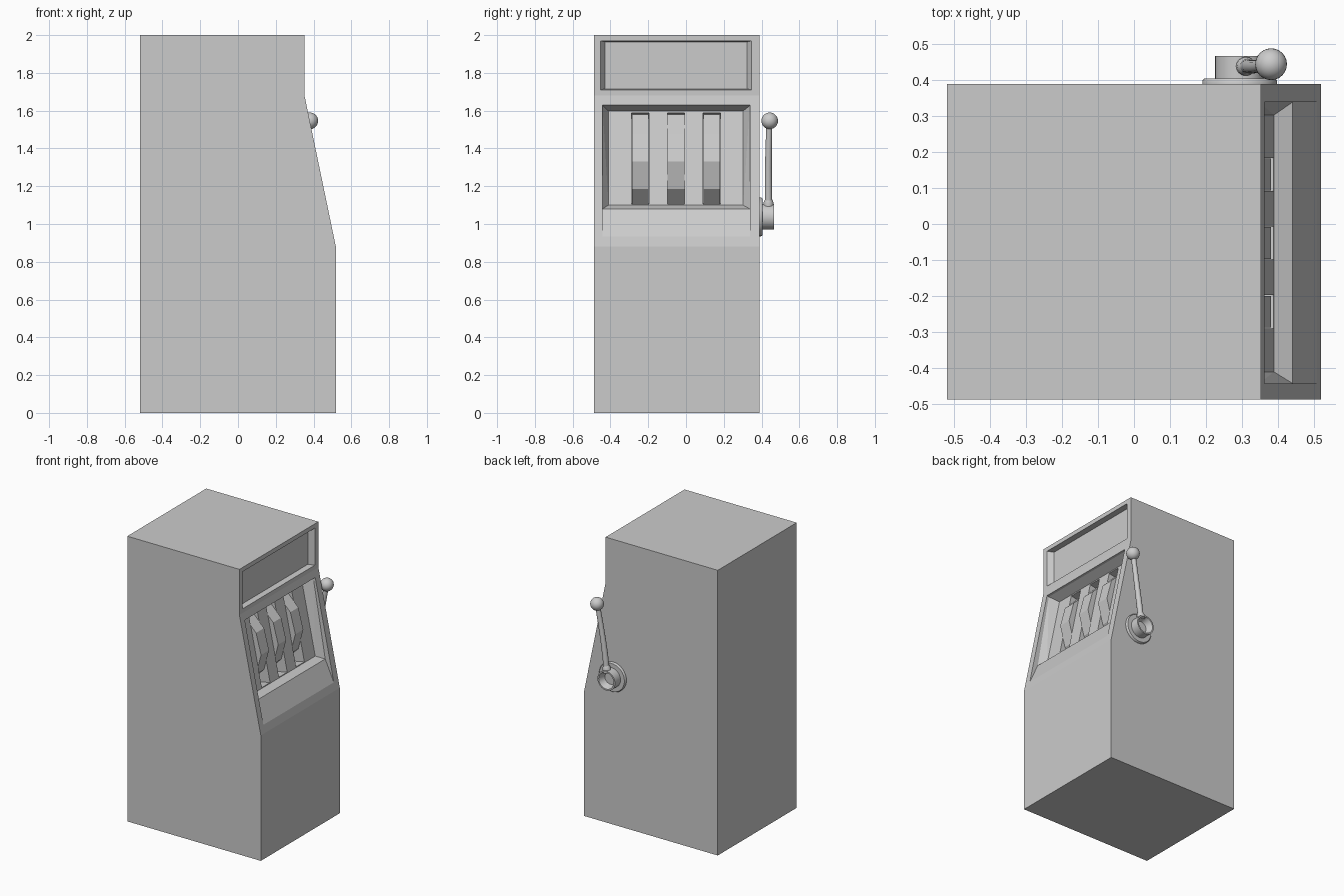
import bpy, bmesh, math
from mathutils import Vector

if "Cube" in bpy.data.objects:
    bpy.data.objects.remove(bpy.data.objects["Cube"])

grey = bpy.data.materials.new("plain_grey")
grey.diffuse_color = (0.6, 0.6, 0.6, 1)
grey.use_nodes = True
grey.node_tree.nodes["Principled BSDF"].inputs["Base Color"].default_value = grey.diffuse_color


def finish(name, bm, smooth=False):
    bmesh.ops.recalc_face_normals(bm, faces=bm.faces)
    me = bpy.data.meshes.new(name)
    bm.to_mesh(me)
    bm.free()
    me.materials.append(grey)
    ob = bpy.data.objects.new(name, me)
    bpy.context.collection.objects.link(ob)
    if smooth:
        bpy.ops.object.select_all(action='DESELECT')
        ob.select_set(True)
        bpy.context.view_layer.objects.active = ob
        bpy.ops.object.shade_smooth_by_angle(angle=math.radians(40))
    return ob


def loft(name, rings, smooth=False, caps=True):
    """Skin a series of matching closed rings."""
    bm = bmesh.new()
    vs = [[bm.verts.new(p) for p in r] for r in rings]
    n = len(vs[0])
    for a, b in zip(vs, vs[1:]):
        for i in range(n):
            j = (i + 1) % n
            bm.faces.new((a[i], a[j], b[j], b[i]))
    if caps:
        bm.faces.new(vs[0])
        bm.faces.new(vs[-1])
    return finish(name, bm, smooth)


def prism(name, profile, y0, y1):
    return loft(name, [[(x, y, z) for x, z in profile] for y in (y0, y1)])


def lathe_y(name, cx, cz, profile, n=32):
    """Turn (radius, y) points about an axis along y."""
    rings = [[(cx + r * math.cos(i * math.tau / n), y, cz + r * math.sin(i * math.tau / n))
              for i in range(n)] for r, y in profile]
    return loft(name, rings, True)


def cut(target, cutter):
    m = target.modifiers.new(cutter.name, 'BOOLEAN')
    m.operation = 'DIFFERENCE'
    m.solver = 'EXACT'
    m.object = cutter
    bpy.ops.object.select_all(action='DESELECT')
    bpy.context.view_layer.objects.active = target
    target.select_set(True)
    bpy.ops.object.modifier_apply(modifier=m.name)
    bpy.data.objects.remove(cutter)


# Cabinet body with sloping front
cabinet = prism("cabinet", [(-.518, 0), (.518, 0), (.518, .88), (.352, 1.68), (.352, 2), (-.518, 2)],
                -.487, .388)


# Sign recess in the upper front
def rect(x, y0, y1, z0, z1):
    return [(x, y0, z0), (x, y1, z0), (x, y1, z1), (x, y0, z1)]


cut(cabinet, loft("sign_cutter", [rect(.45, -.453, .348, 1.71, 1.97),
                                  rect(.352, -.453, .348, 1.71, 1.97),
                                  rect(.315, -.428, .324, 1.716, 1.964)]))

# Reel window: wedge-shaped sill, narrowing to a sloping back panel
bm = bmesh.new()
outer = [(.536, .87), (.44, 1.08), (.347, 1.627), (.50, 1.658)]
inner = [(.388, 1.10), (.284, 1.598)]
L, R = [[bm.verts.new((x, y, z)) for x, z in outer] for y in (-.442, .338)]
l, r = [[bm.verts.new((x, y, z)) for x, z in inner] for y in (-.41, .302)]
for f in (L, R,
          (L[0], L[1], R[1], R[0]), (L[2], L[3], R[3], R[2]), (L[3], L[0], R[0], R[3]),
          (L[1], l[0], r[0], R[1]), (L[2], l[1], r[1], R[2]),
          (L[1], L[2], l[1], l[0]), (R[1], R[2], r[1], r[0]), (l[0], l[1], r[1], r[0])):
    bm.faces.new(f)
bmesh.ops.triangulate(bm, faces=bm.faces)
cut(cabinet, finish("window_cutter", bm))

# Three slots in the back panel, each with a twelve-sided reel poking through
arc = [math.radians(a) for a in (-60, -30, 0, 30, 60)]
reel_profile = [(.09 + .29 * math.cos(a), 1.33 + .29 * math.sin(a)) for a in arc]
slot_profile = [(.402, 1.108), (.302, 1.592), (.142, 1.559), (.242, 1.075)]
for i, y in enumerate((-.243, -.053, .137)):
    cut(cabinet, prism("slot_cutter", slot_profile, y - .046, y + .046))
    prism(f"reel_{i + 1}", reel_profile, y - .044, y + .044)

# Lever mount: wall plate and hollow hub
lathe_y("lever_plate", .293, 1.038, [(.103, .386), (.103, .398), (.098, .404)])
lathe_y("lever_hub", .293, 1.038, [(.068, .40), (.068, .466), (.058, .466), (.042, .42)])


# Lever arm: collar and slightly bent tapering rod
def tube(name, path, n=16):
    pts = [Vector(p[:3]) for p in path]
    rings = []
    for i, p in enumerate(pts):
        d = (pts[min(i + 1, len(pts) - 1)] - pts[max(i - 1, 0)]).normalized()
        u = d.cross(Vector((0, 1, 0))).normalized()
        v = d.cross(u)
        rings.append([p + path[i][3] * (math.cos(k * math.tau / n) * u + math.sin(k * math.tau / n) * v)
                      for k in range(n)])
    return loft(name, rings, True)


tube("lever_collar", [(.306, .437, 1.085, .026), (.311, .437, 1.115, .026), (.314, .437, 1.128, .02)])
tube("lever_arm", [(.311, .437, 1.11, .019), (.322, .436, 1.20, .019), (.337, .436, 1.30, .018),
                   (.355, .438, 1.41, .017), (.376, .441, 1.53, .016)])

# Lever ball
bm = bmesh.new()
bmesh.ops.create_uvsphere(bm, u_segments=24, v_segments=14, radius=.044)
bmesh.ops.translate(bm, verts=bm.verts, vec=(.38, .443, 1.546))
finish("lever_ball", bm, True)
